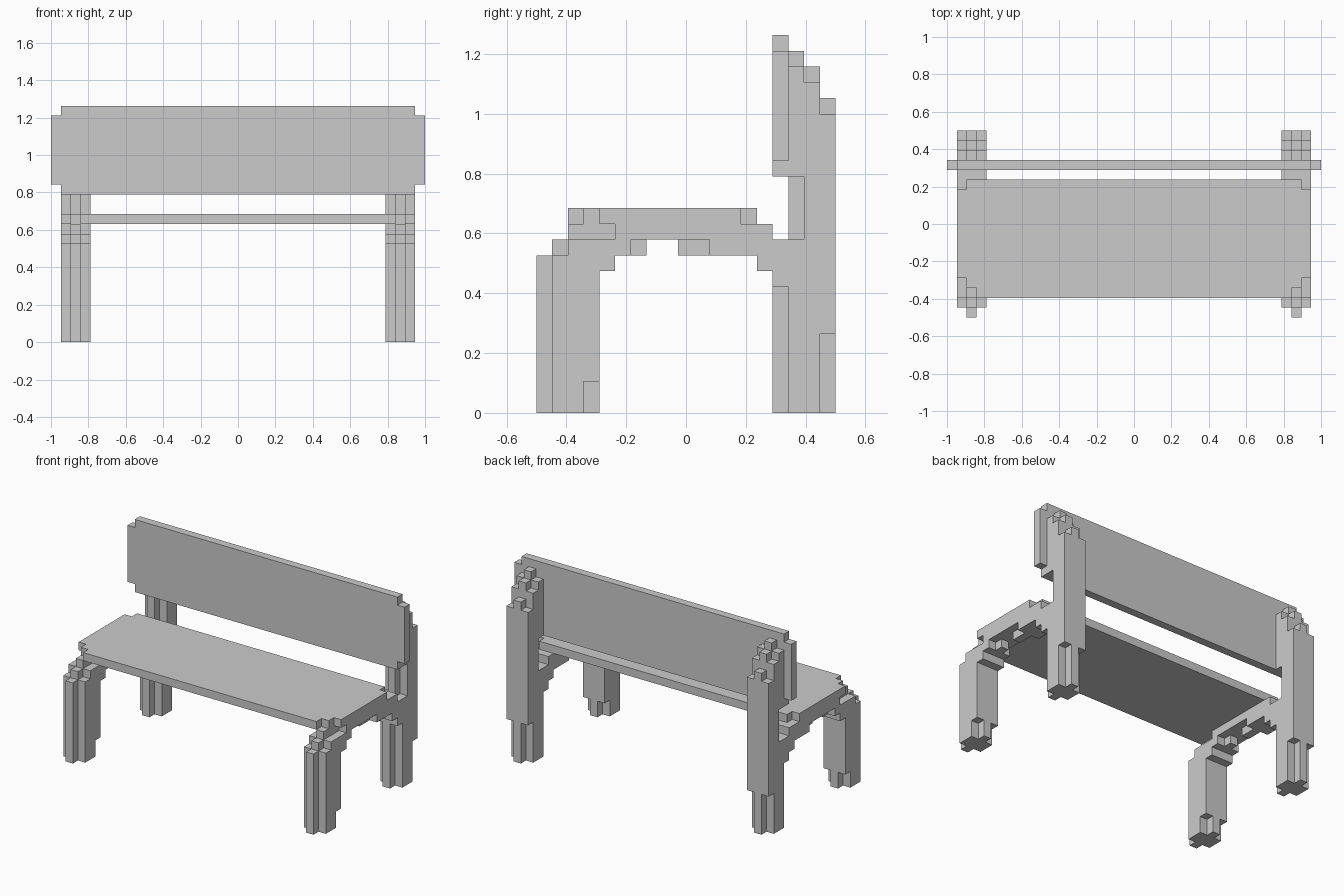
import bpy, bmesh
from mathutils import Vector

if "Cube" in bpy.data.objects:
    bpy.data.objects.remove(bpy.data.objects["Cube"])

U = 1 / 19          # edge of one block; the bench is 38 x 19 x 24 blocks
NX, NY = 38, 19


def box(x0, x1, y0, y1, z0, z1):
    return {(x, y, z) for x in range(x0, x1)
            for y in range(y0, y1) for z in range(z0, z1)}


def extrude_profile(x, runs):
    cells = set()
    for y0, y1, z0, z1 in runs:
        cells |= box(x, x + 1, y0, y1, z0, z1)
    return cells


def mirror(cells):
    return {(NX - 1 - x, y, z) for x, y, z in cells}


# Side frame: front leg, rail and back post, as runs (y0, y1, z0, z1)
core = [(0, 1, 0, 10), (1, 2, 0, 11), (2, 4, 0, 12), (4, 5, 9, 12),
        (5, 7, 10, 12), (7, 9, 11, 12), (9, 14, 10, 12), (14, 15, 9, 12),
        (15, 16, 0, 11), (16, 17, 0, 23), (17, 18, 0, 22), (18, 19, 0, 20)]
flank = [(1, 2, 0, 10), (2, 3, 0, 11), (3, 4, 2, 11), (4, 5, 9, 11),
         (5, 6, 10, 12), (6, 11, 11, 12), (11, 14, 10, 12), (14, 15, 9, 12),
         (15, 16, 8, 11), (16, 17, 0, 11), (16, 17, 15, 22),
         (17, 18, 0, 21), (18, 19, 5, 19)]
left = extrude_profile(2, core) | extrude_profile(1, flank) | extrude_profile(3, flank)

# Seat board with stepped corners
notch = {(1, 2, 12), (1, 3, 12), (2, 2, 12), (1, 13, 12)}
seat = box(1, 37, 2, 14, 12, 13) - notch - mirror(notch)

# Backrest board with its corners cut off
backrest = box(1, 37, 15, 16, 15, 24) | box(0, 38, 15, 16, 16, 23)

parts = {"left_side_frame": left, "right_side_frame": mirror(left),
         "seat": seat, "backrest": backrest}
solid = set().union(*parts.values())


def build(name, cells):
    """Skin the exposed sides of the blocks and merge flat regions."""
    bm = bmesh.new()
    verts = {}

    def vert(p):
        if p not in verts:
            verts[p] = bm.verts.new(((p[0] - NX / 2) * U, (p[1] - NY / 2) * U, p[2] * U))
        return verts[p]

    for c in cells:
        for axis in range(3):
            a, b = (axis + 1) % 3, (axis + 2) % 3
            for side in (0, 1):
                n = list(c)
                n[axis] += 2 * side - 1
                if tuple(n) in solid:
                    continue
                ring = []
                for da, db in ((0, 0), (1, 0), (1, 1), (0, 1)):
                    p = list(c)
                    p[axis] += side
                    p[a] += da
                    p[b] += db
                    ring.append(vert(tuple(p)))
                bm.faces.new(ring if side else ring[::-1])
    bmesh.ops.dissolve_limit(bm, angle_limit=0.01, verts=bm.verts[:], edges=bm.edges[:])
    mesh = bpy.data.meshes.new(name)
    bm.to_mesh(mesh)
    bm.free()
    bpy.context.collection.objects.link(bpy.data.objects.new(name, mesh))


for part_name, part_cells in parts.items():
    build(part_name, part_cells)
